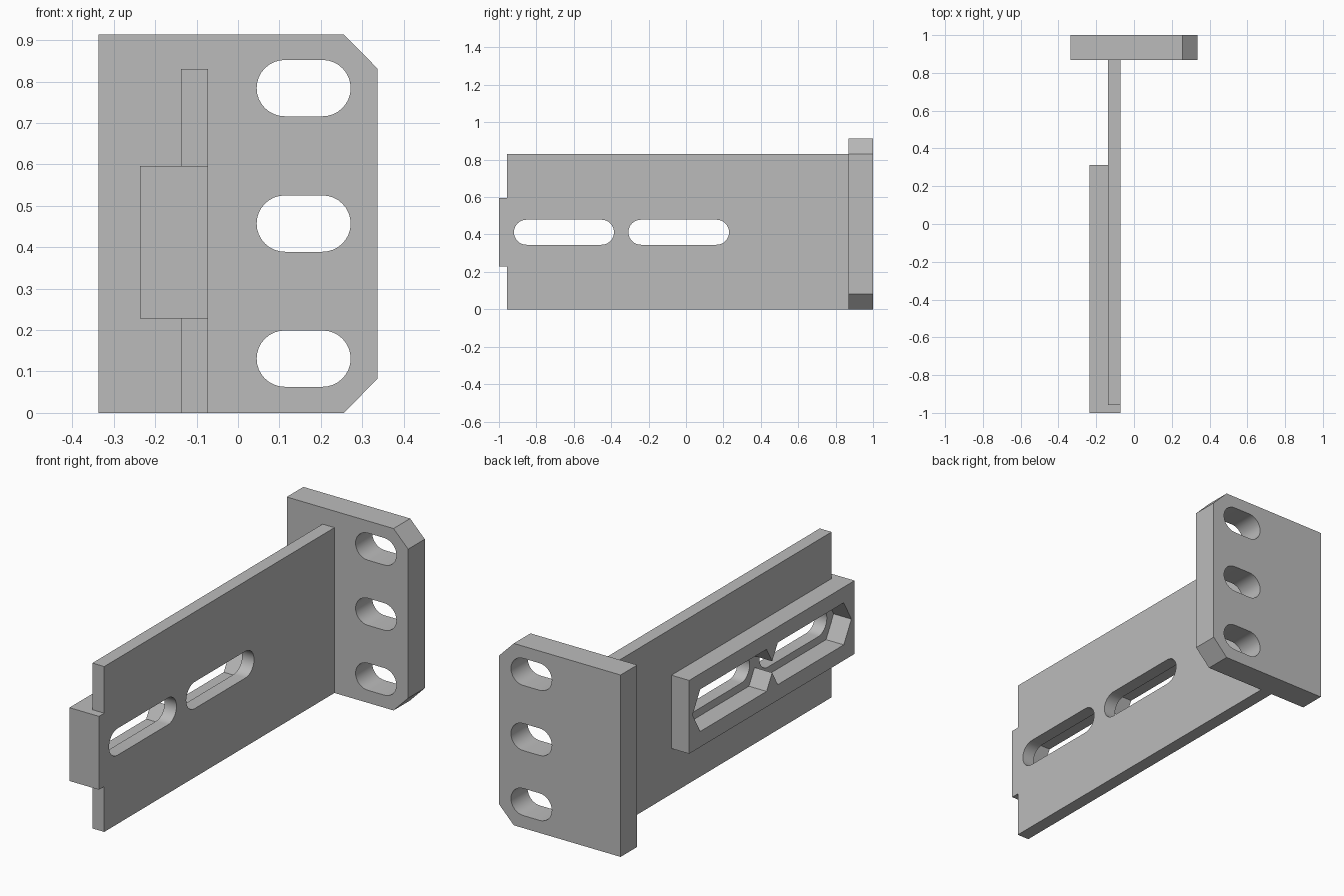
import bpy, bmesh, math

if "Cube" in bpy.data.objects:
    bpy.data.objects.remove(bpy.data.objects["Cube"], do_unlink=True)

grey = bpy.data.materials.new("plain_grey")
grey.use_nodes = True
GREY = (0.5, 0.5, 0.5, 1)
grey.diffuse_color = GREY
grey.node_tree.nodes["Principled BSDF"].inputs["Base Color"].default_value = GREY


def prism(name, outline, axis, lo, hi):
    """Extrude a 2D outline along an axis; outline holds the other two coordinates in xyz order."""
    def place(p, d):
        q = list(p)
        q.insert("xyz".index(axis), d)
        return q
    bm = bmesh.new()
    base = bm.faces.new([bm.verts.new(place(p, lo)) for p in outline])
    top = bmesh.ops.extrude_face_region(bm, geom=[base])["geom"]
    shift = place((0, 0), hi - lo)
    bmesh.ops.translate(bm, vec=shift, verts=[g for g in top if isinstance(g, bmesh.types.BMVert)])
    bmesh.ops.recalc_face_normals(bm, faces=bm.faces)
    mesh = bpy.data.meshes.new(name)
    bm.to_mesh(mesh)
    bm.free()
    mesh.materials.append(grey)
    ob = bpy.data.objects.new(name, mesh)
    bpy.context.collection.objects.link(ob)
    return ob


def long_hole(a, b, height, radius, steps):
    """Outline of a slot between two end centres: steps=16 is round, steps=3 has hexagon ends."""
    pts = []
    for centre, start in ((b, -90), (a, 90)):
        for i in range(steps + 1):
            if steps == 3:
                t = math.radians(start + 30 + 60 * i)
                if i == 3:
                    continue
            else:
                t = math.radians(start + 180 * i / steps)
            pts.append((centre + radius * math.cos(t), height + radius * math.sin(t)))
    return pts


def cut(ob, cutter):
    cutter.hide_render = True
    mod = ob.modifiers.new("cut", "BOOLEAN")
    mod.operation = "DIFFERENCE"
    mod.solver = "EXACT"
    mod.object = cutter
    bpy.context.view_layer.objects.active = ob
    bpy.ops.object.modifier_apply(modifier=mod.name)
    bpy.data.objects.remove(cutter, do_unlink=True)


# Mounting flange with two chamfered corners and three slots
flange = prism("mounting_flange",
               [(-0.337, 0), (0.256, 0), (0.337, 0.083), (0.337, 0.831), (0.256, 0.913), (-0.337, 0.913)],
               "y", 0.868, 1)
for z in (0.131, 0.457, 0.784):
    cut(flange, prism("cutter", long_hole(0.113, 0.204, z, 0.068, 16), "y", 0.8, 1.1))

# Upright arm plate, and the rail pad with its end tab wrapping the plate
arm = prism("arm_plate", [(-0.958, 0), (0.868, 0), (0.868, 0.83), (-0.958, 0.83)], "x", -0.138, -0.072)
pad = prism("rail_pad",
            [(-0.236, -1), (-0.072, -1), (-0.072, -0.958), (-0.138, -0.958), (-0.138, 0.312), (-0.236, 0.312)],
            "z", 0.228, 0.596)

# Round slots through the arm, hexagon-ended nut pockets in the pad
for a, b in ((-0.853, -0.452), (-0.241, 0.163)):
    cut(arm, prism("cutter", long_hole(a, b, 0.412, 0.067, 16), "x", -0.3, 0.1))
    cut(pad, prism("cutter", long_hole(a, b, 0.412, 0.122, 3), "x", -0.3, -0.137))

# Smooth slot walls, keep hard edges
for ob in (flange, arm, pad):
    bpy.ops.object.select_all(action="DESELECT")
    ob.select_set(True)
    bpy.context.view_layer.objects.active = ob
    bpy.ops.object.shade_smooth_by_angle(angle=math.radians(25))
